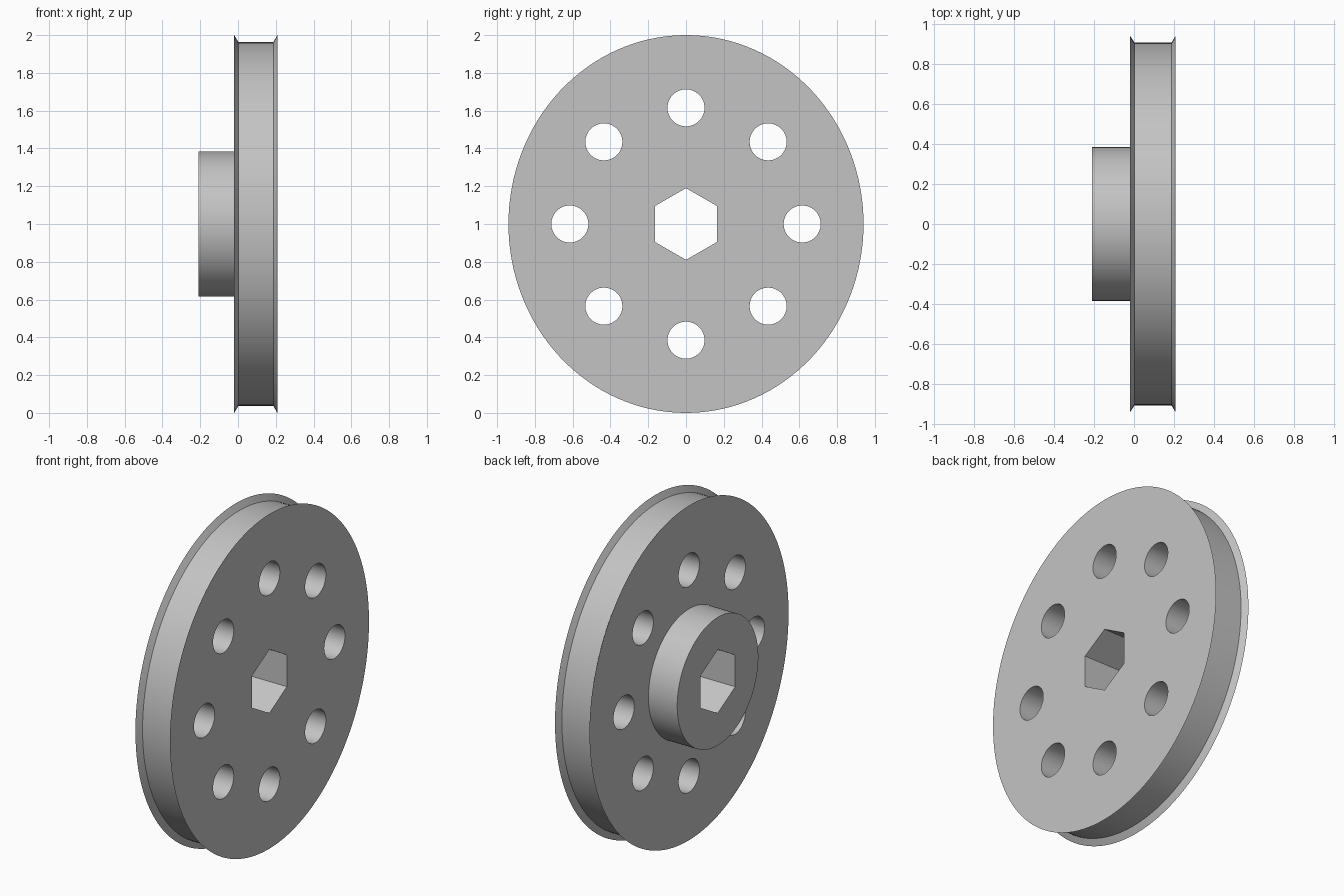
import bpy, bmesh, math
from mathutils import Matrix

cube = bpy.data.objects.get("Cube")
if cube:
    bpy.data.objects.remove(cube, do_unlink=True)

SEGMENTS = 128
CENTRE_Z = 1.0
OVAL = 0.94   # width of the rim compared with its height

grey = bpy.data.materials.new("plain grey")
grey.use_nodes = True
colour = (0.55, 0.55, 0.55, 1)
grey.diffuse_color = colour
grey.node_tree.nodes["Principled BSDF"].inputs["Base Color"].default_value = colour


def make_object(name, bm):
    bmesh.ops.recalc_face_normals(bm, faces=bm.faces)
    mesh = bpy.data.meshes.new(name)
    bm.to_mesh(mesh)
    bm.free()
    mesh.materials.append(grey)
    obj = bpy.data.objects.new(name, mesh)
    bpy.context.collection.objects.link(obj)
    return obj


def make_wheel(profile):
    """Revolve (x, radius, y scale) points about the x axis and cap both ends."""
    bm = bmesh.new()
    rings = []
    for x, radius, squash in profile:
        angles = [math.tau * i / SEGMENTS for i in range(SEGMENTS)]
        rings.append([bm.verts.new((x, radius * squash * math.sin(a),
                                    CENTRE_Z + radius * math.cos(a))) for a in angles])
    for a, b in zip(rings, rings[1:]):
        for i in range(SEGMENTS):
            j = (i + 1) % SEGMENTS
            bm.faces.new((a[i], a[j], b[j], b[i]))
    bm.faces.new(rings[0])
    bm.faces.new(rings[-1])
    return make_object("pulley_wheel", bm)


def add_prism(bm, sides, radius, y, z):
    """Prism along x with one corner pointing up."""
    matrix = (Matrix.Translation((0, y, z)) @ Matrix.Rotation(math.pi / 2, 4, 'Y')
              @ Matrix.Rotation(math.pi / 2 if sides == 6 else 0, 4, 'Z'))
    made = bmesh.ops.create_cone(bm, cap_ends=True, segments=sides, radius1=radius,
                                 radius2=radius, depth=1)
    # create_cone starts on an arbitrary corner, so turn the first corner to face up
    first = made["verts"][0].co
    turn = Matrix.Rotation(-math.atan2(first.y, first.x), 4, 'Z')
    upright = Matrix.Translation((0, y, z)) @ Matrix.Rotation(math.pi / 2, 4, 'Y')
    bmesh.ops.transform(bm, matrix=upright @ turn, verts=made["verts"])


# Round hub, then the grooved oval rim with flared edges
wheel = make_wheel([
    (-0.21, 0.383, 1), (-0.02, 0.383, 1),
    (-0.02, 1.0, OVAL), (0.0025, 0.9625, OVAL),
    (0.187, 0.9625, OVAL), (0.208, 1.0, OVAL),
])

# Hexagonal bore and ring of eight round holes
cutter_mesh = bmesh.new()
add_prism(cutter_mesh, 6, 0.19, 0, CENTRE_Z)
for i in range(8):
    a = math.tau * i / 8
    add_prism(cutter_mesh, 48, 0.098, 0.615 * math.sin(a), CENTRE_Z + 0.615 * math.cos(a))
cutter = make_object("hole_cutter", cutter_mesh)
cutter.hide_render = True

cut = wheel.modifiers.new("holes", 'BOOLEAN')
cut.operation = 'DIFFERENCE'
cut.solver = 'EXACT'
cut.object = cutter
bpy.ops.object.select_all(action='DESELECT')
wheel.select_set(True)
bpy.context.view_layer.objects.active = wheel
bpy.ops.object.modifier_apply(modifier=cut.name)
bpy.data.objects.remove(cutter, do_unlink=True)

bpy.ops.object.shade_smooth_by_angle(angle=math.radians(25))
